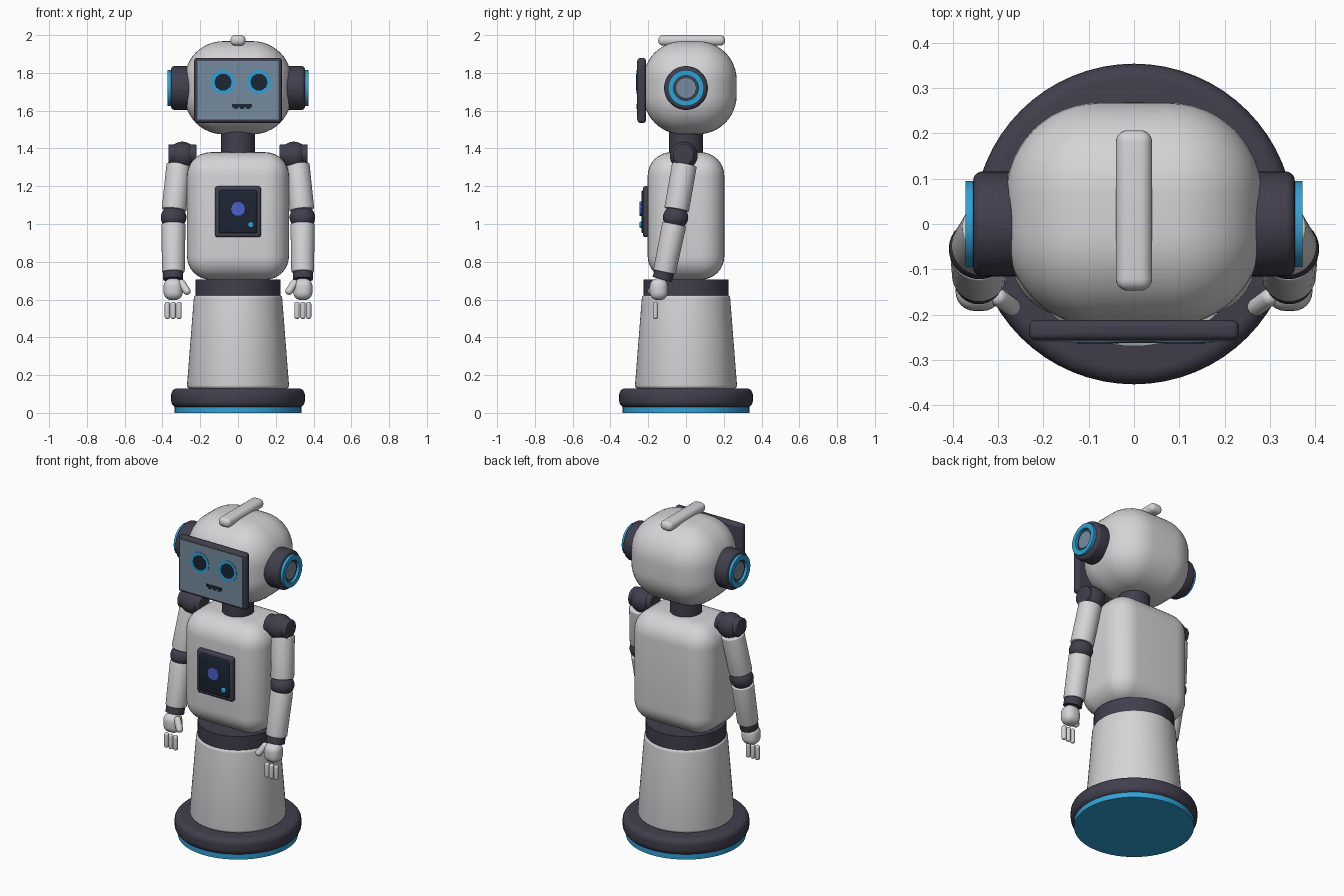
import bpy, bmesh, math
from mathutils import Vector

if "Cube" in bpy.data.objects:
    bpy.data.objects.remove(bpy.data.objects["Cube"])


def material(name, rgb):
    m = bpy.data.materials.new(name)
    m.diffuse_color = (*rgb, 1)
    m.use_nodes = True
    m.node_tree.nodes["Principled BSDF"].inputs["Base Color"].default_value = m.diffuse_color
    return m


WHITE = material("shell white", (0.66, 0.66, 0.68))
DARK = material("charcoal", (0.052, 0.049, 0.073))
BLUE = material("sky blue", (0.03, 0.36, 0.68))
GLASS = material("screen grey blue", (0.18, 0.26, 0.35))
NAVY = material("panel navy", (0.012, 0.019, 0.033))
VIOLET = material("indicator violet", (0.07, 0.12, 0.58))


def finish(bm, name, mat, angle=35):
    bmesh.ops.recalc_face_normals(bm, faces=bm.faces)
    mesh = bpy.data.meshes.new(name)
    bm.to_mesh(mesh)
    bm.free()
    ob = bpy.data.objects.new(name, mesh)
    bpy.context.collection.objects.link(ob)
    mesh.materials.append(mat)
    bpy.ops.object.select_all(action='DESELECT')
    ob.select_set(True)
    bpy.context.view_layer.objects.active = ob
    bpy.ops.object.shade_smooth_by_angle(angle=math.radians(angle))
    return ob


def box(name, mat, lo, hi, bevel=0.0, segments=8):
    """Box between two corners with rounded edges."""
    lo, hi = Vector(lo), Vector(hi)
    bm = bmesh.new()
    bmesh.ops.create_cube(bm, size=1)
    for v in bm.verts:
        v.co = Vector(a * b for a, b in zip(v.co, hi - lo)) + (lo + hi) / 2
    if bevel:
        bmesh.ops.bevel(bm, geom=bm.edges[:], offset=bevel, segments=segments,
                        profile=0.5, affect='EDGES', clamp_overlap=True)
    return finish(bm, name, mat)


def lathe(name, mat, profile, origin=(0, 0, 0), axis=(0, 0, 1), sides=48):
    """Spin (radius, height) points around an axis; radius 0 closes an end."""
    bm = bmesh.new()
    turn = Vector((0, 0, 1)).rotation_difference(Vector(axis))
    origin = Vector(origin)
    rings = []
    for r, h in profile:
        count = 1 if r == 0 else sides
        rings.append([bm.verts.new(origin + turn @ Vector((
            r * math.cos(math.tau * i / sides), r * math.sin(math.tau * i / sides), h)))
            for i in range(count)])
    for a, b in zip(rings, rings[1:]):
        for i in range(sides):
            quad = [a[i % len(a)], a[(i + 1) % len(a)], b[(i + 1) % len(b)], b[i % len(b)]]
            face = list(dict.fromkeys(quad))
            if len(face) > 2:
                bm.faces.new(face)
    return finish(bm, name, mat)


def solid(r0, r1, h0, h1, b=0.0, steps=5):
    """Profile of a closed cylinder or cone with rounded rims."""
    pts = [(0, h0)]
    if b:
        arc = [math.pi / 2 * i / steps for i in range(steps + 1)]
        pts += [(r0 - b + b * math.sin(t), h0 + b - b * math.cos(t)) for t in arc]
        pts += [(r1 - b + b * math.cos(t), h1 - b + b * math.sin(t)) for t in arc]
    else:
        pts += [(r0, h0), (r1, h1)]
    return pts + [(0, h1)]


def limb(name, mat, p, q, r0, r1, bevel=0.0, sides=32):
    d = Vector(q) - Vector(p)
    return lathe(name, mat, solid(r0, r1, 0, d.length, bevel), p, d, sides)


def ball(name, mat, centre, radii):
    bm = bmesh.new()
    bmesh.ops.create_uvsphere(bm, u_segments=32, v_segments=16, radius=1)
    for v in bm.verts:
        v.co = Vector(a * b for a, b in zip(v.co, radii)) + Vector(centre)
    return finish(bm, name, mat)


# Base, skirt and waist
lathe("base_disc", BLUE, solid(0.335, 0.335, 0, 0.06), sides=64)
lathe("base_ring", DARK, solid(0.354, 0.354, 0.028, 0.13, 0.035), sides=64)
lathe("skirt", WHITE, solid(0.27, 0.234, 0.128, 0.625, 0.018), sides=64)
lathe("waist_band", DARK, solid(0.225, 0.225, 0.61, 0.707), sides=64)

# Torso, neck and head
box("torso", WHITE, (-0.27, -0.203, 0.705), (0.27, 0.203, 1.38), 0.125)
lathe("neck", DARK, solid(0.09, 0.09, 1.34, 1.52))
box("head", WHITE, (-0.283, -0.225, 1.475), (0.283, 0.268, 1.968), 0.205, 12)
box("head_crest", WHITE, (-0.04, -0.147, 1.944), (0.04, 0.207, 2.0), 0.026, 6)

# Chest panel with indicator and button
box("chest_panel_frame", DARK, (-0.121, -0.228, 0.93), (0.121, -0.17, 1.2), 0.012, 3)
box("chest_panel_plate", NAVY, (-0.102, -0.236, 0.95), (0.102, -0.2, 1.18), 0.012, 3)
lathe("chest_indicator", VIOLET, solid(0.04, 0.04, 0, 0.025), (0, -0.22, 1.08), (0, -1, 0), 10)
lathe("chest_button", BLUE, solid(0.016, 0.016, 0, 0.028, 0.006), (0.068, -0.219, 0.996), (0, -1, 0), 20)

# Face screen
box("screen_frame", DARK, (-0.232, -0.257, 1.535), (0.232, -0.212, 1.88), 0.016, 4)
box("screen_glass", GLASS, (-0.214, -0.26, 1.552), (0.214, -0.25, 1.862))
for side in (-1, 1):
    eye = (0.016 + side * 0.095, -0.258, 1.751)
    lathe("eye_ring", BLUE, solid(0.064, 0.064, 0, 0.004), eye, (0, -1, 0), 24)
    lathe("eye_pupil", NAVY, solid(0.046, 0.046, 0, 0.006), eye, (0, -1, 0), 10)
box("mouth_bar", NAVY, (-0.033, -0.263, 1.618), (0.073, -0.258, 1.635))
for i in range(3):
    x = -0.022 + i * 0.033
    box("mouth_tooth", NAVY, (x, -0.263, 1.609), (x + 0.02, -0.258, 1.619))

for s in (-1, 1):
    # Ear pods
    axis = (s, 0, 0)
    ear = (0, 0, 1.72)
    lathe("ear_pod", DARK, solid(0.116, 0.116, 0.24, 0.355, 0.02), ear, axis)
    lathe("ear_ring", BLUE, [(0.066, 0.35), (0.095, 0.35), (0.095, 0.372),
                             (0.066, 0.372), (0.066, 0.35)], ear, axis)
    lathe("ear_disc", GLASS, solid(0.052, 0.052, 0.35, 0.362), ear, axis)

    # Shoulder, upper arm, elbow and forearm
    ball("shoulder_ball", DARK, (s * 0.295, -0.012, 1.362), (0.074, 0.074, 0.074))
    lathe("shoulder_cap", DARK, solid(0.056, 0.056, 0.22, 0.368, 0.006), (0, -0.014, 1.366), axis)
    limb("upper_arm", WHITE, (s * 0.313, -0.008, 1.315), (s * 0.338, -0.05, 1.075), 0.066, 0.066, 0.006)
    ball("elbow", DARK, (s * 0.341, -0.055, 1.035), (0.068, 0.067, 0.062))
    limb("forearm", WHITE, (s * 0.342, -0.062, 1.0), (s * 0.342, -0.114, 0.745), 0.064, 0.06, 0.006)

    # Wrist and hand
    limb("wrist", DARK, (s * 0.343, -0.11, 0.765), (s * 0.343, -0.126, 0.706), 0.053, 0.053)
    box("palm", WHITE, (s * 0.343 - 0.051, -0.192, 0.597), (s * 0.343 + 0.051, -0.096, 0.712), 0.042, 6)
    for i in (-1, 0, 1):
        x = s * 0.343 + i * 0.031
        limb("finger", WHITE, (x, -0.162, 0.588), (x, -0.162, 0.497), 0.014, 0.014, 0.012, 12)
    limb("thumb", WHITE, (s * 0.308, -0.155, 0.702), (s * 0.261, -0.19, 0.63), 0.02, 0.02, 0.018, 16)
